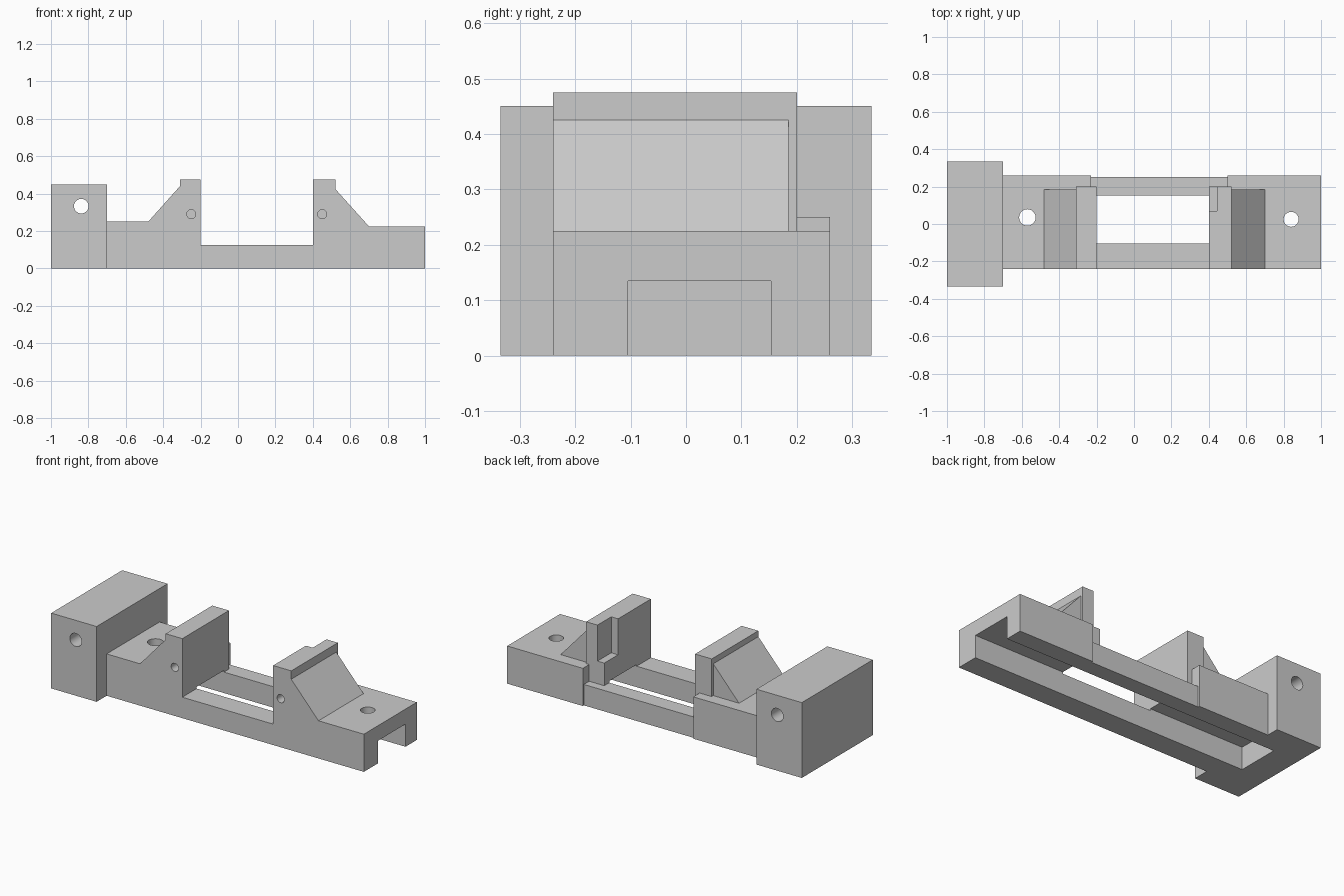
import bpy, bmesh, math
from mathutils import Matrix

cube = bpy.data.objects.get("Cube")
if cube:
    bpy.data.objects.remove(cube, do_unlink=True)

grey = bpy.data.materials.new("plain_grey")
grey.use_nodes = True
grey.diffuse_color = (0.6, 0.6, 0.6, 1)
grey.node_tree.nodes["Principled BSDF"].inputs["Base Color"].default_value = (0.6, 0.6, 0.6, 1)


def finish(name, bm):
    bmesh.ops.recalc_face_normals(bm, faces=bm.faces)
    mesh = bpy.data.meshes.new(name)
    bm.to_mesh(mesh)
    bm.free()
    mesh.materials.append(grey)
    obj = bpy.data.objects.new(name, mesh)
    bpy.context.collection.objects.link(obj)
    return obj


def prism(name, profile, y0, y1):
    """Extrude an x-z profile from y0 to y1."""
    bm = bmesh.new()
    face = bm.faces.new([bm.verts.new((x, y0, z)) for x, z in profile])
    new = bmesh.ops.extrude_face_region(bm, geom=[face])["geom"]
    verts = [v for v in new if isinstance(v, bmesh.types.BMVert)]
    bmesh.ops.translate(bm, verts=verts, vec=(0, y1 - y0, 0))
    return finish(name, bm)


def box(name, x0, x1, y0, y1, z0, z1):
    return prism(name, [(x0, z0), (x1, z0), (x1, z1), (x0, z1)], y0, y1)


def rod(name, centre, radius, length, along_y=False):
    bm = bmesh.new()
    turn = Matrix.Rotation(math.pi / 2, 4, 'X') if along_y else Matrix()
    bmesh.ops.create_cone(bm, cap_ends=True, segments=32, radius1=radius, radius2=radius,
                          depth=length, matrix=Matrix.Translation(centre) @ turn)
    return finish(name, bm)


def combine(target, tool, operation):
    mod = target.modifiers.new("boolean", 'BOOLEAN')
    mod.operation, mod.solver, mod.object = operation, 'EXACT', tool
    bpy.context.view_layer.objects.active = target
    bpy.ops.object.modifier_apply(modifier=mod.name)
    bpy.data.objects.remove(tool, do_unlink=True)


FRONT, BACK = -0.24, 0.26

# Stepped bed with two shoulders and a low middle
body = prism("clamp_base", [(-0.8, 0), (1, 0), (1, 0.225), (0.4, 0.225), (0.4, 0.125),
                            (-0.2, 0.125), (-0.2, 0.25), (-0.8, 0.25)], FRONT, BACK)
combine(body, box("rail_relief", -0.23, 0.5, 0.25, 0.5, -0.1, 0.6), 'DIFFERENCE')
combine(body, box("jaw_relief", -0.23, 0.5, 0.2, 0.5, 0.125, 0.6), 'DIFFERENCE')

# Upright jaws and their sloping braces
for x0, x1 in ((-0.31, -0.2), (0.4, 0.52)):
    combine(body, box("jaw", x0, x1, FRONT, 0.2, 0.1, 0.475), 'UNION')
braces = ([(-0.48, 0.25), (-0.4, 0.2), (-0.25, 0.2), (-0.25, 0.44), (-0.31, 0.44)],
          [(0.7, 0.225), (0.6, 0.18), (0.47, 0.18), (0.47, 0.425), (0.52, 0.425)])
for profile in braces:
    combine(body, prism("brace", profile, FRONT, 0.185), 'UNION')

# Large end block
combine(body, box("end_block", -1, -0.7, -0.335, 0.335, 0, 0.45), 'UNION')

# Underside channel and the corner pocket in one jaw
combine(body, box("channel", -0.83, 1.1, -0.105, 0.153, -0.1, 0.135), 'DIFFERENCE')
combine(body, box("pocket", 0.3, 0.445, 0.07, 0.3, 0.26, 0.6), 'DIFFERENCE')

# Bolt holes, cross hole and blind jaw holes
combine(body, rod("bolt_hole", (-0.57, 0.035, 0.25), 0.044, 0.3), 'DIFFERENCE')
combine(body, rod("bolt_hole", (0.84, 0.025, 0.25), 0.04, 0.3), 'DIFFERENCE')
combine(body, rod("cross_hole", (-0.838, 0, 0.333), 0.039, 1, True), 'DIFFERENCE')
for x in (-0.25, 0.45):
    combine(body, rod("jaw_hole", (x, FRONT, 0.29), 0.024, 0.3, True), 'DIFFERENCE')

bpy.ops.object.select_all(action='DESELECT')
body.select_set(True)
bpy.context.view_layer.objects.active = body
bpy.ops.object.shade_smooth_by_angle(angle=math.radians(30))
